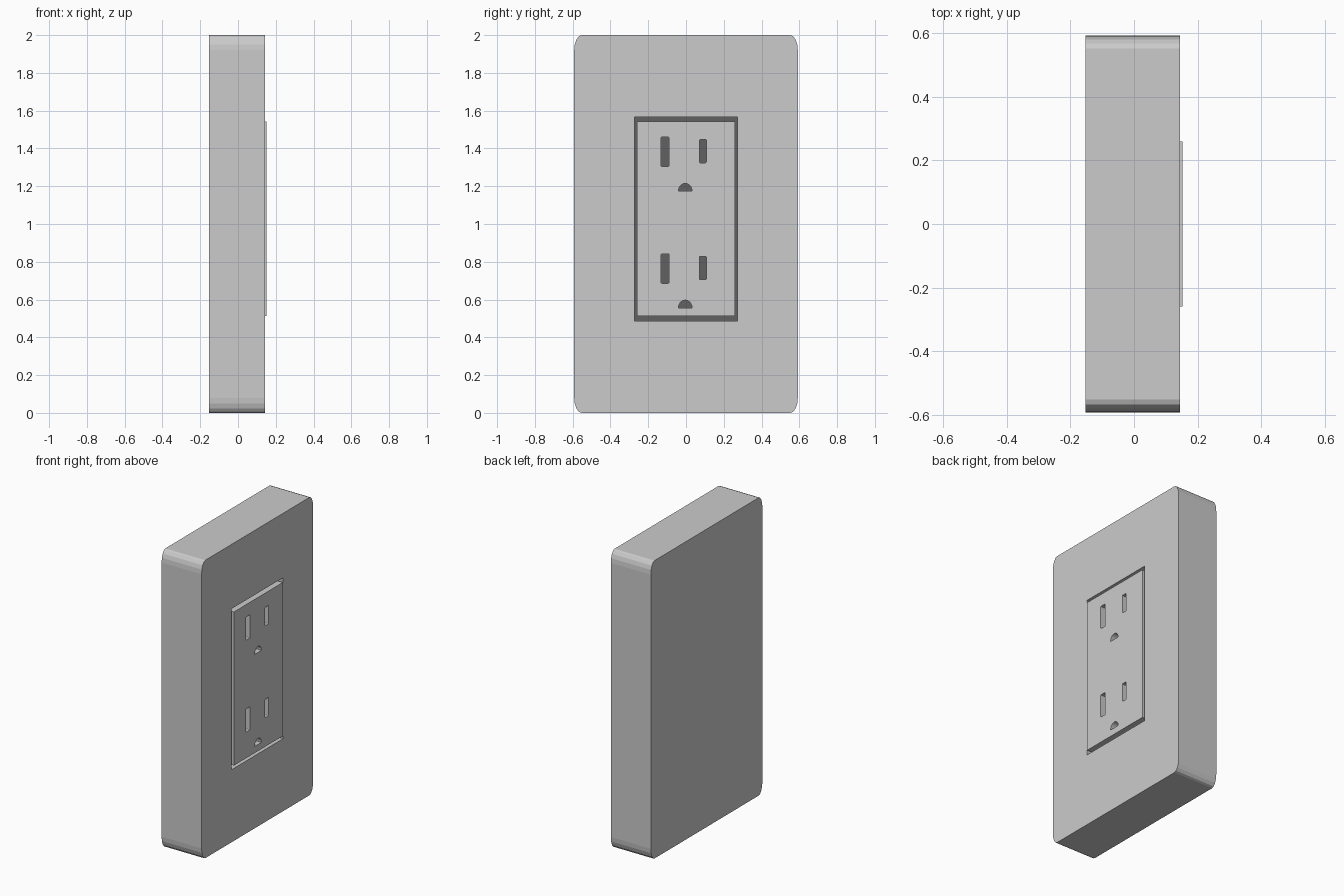
import bpy, bmesh
from math import sin, cos, pi

if "Cube" in bpy.data.objects:
    bpy.data.objects.remove(bpy.data.objects["Cube"])


def rounded_rect(y0, y1, z0, z1, ry=0, rz=0, n=4):
    """Counter-clockwise (y, z) outline with elliptical corners."""
    if not ry:
        return [(y0, z0), (y1, z0), (y1, z1), (y0, z1)]
    centres = [(y1 - ry, z1 - rz), (y0 + ry, z1 - rz),
               (y0 + ry, z0 + rz), (y1 - ry, z0 + rz)]
    return [(cy + ry * cos((q + i / n) * pi / 2), cz + rz * sin((q + i / n) * pi / 2))
            for q, (cy, cz) in enumerate(centres) for i in range(n + 1)]


def prism(name, outlines, x0, x1):
    """Extrude one or more (y, z) outlines along x."""
    bm = bmesh.new()
    for pts in outlines:
        back = [bm.verts.new((x0, y, z)) for y, z in pts]
        front = [bm.verts.new((x1, y, z)) for y, z in pts]
        bm.faces.new(front)
        bm.faces.new(back[::-1])
        for i in range(len(pts)):
            j = (i + 1) % len(pts)
            bm.faces.new((back[i], back[j], front[j], front[i]))
    bmesh.ops.recalc_face_normals(bm, faces=bm.faces)
    me = bpy.data.meshes.new(name)
    bm.to_mesh(me)
    bm.free()
    ob = bpy.data.objects.new(name, me)
    bpy.context.collection.objects.link(ob)
    return ob


def cut(target, cutter):
    mod = target.modifiers.new("cut", 'BOOLEAN')
    mod.operation = 'DIFFERENCE'
    mod.solver = 'EXACT'
    mod.object = cutter
    bpy.context.view_layer.objects.active = target
    bpy.ops.object.modifier_apply(modifier=mod.name)
    bpy.data.objects.remove(cutter)


BACK, FRONT, FACE, FLOOR = -0.153, 0.144, 0.152, 0.105

# Wall plate with a rectangular opening
plate = prism("wall_plate", [rounded_rect(-0.592, 0.592, 0, 2, 0.04, 0.08)], BACK, FRONT)
cut(plate, prism("opening_cutter", [rounded_rect(-0.272, 0.272, 0.487, 1.567)], 0.09, 0.3))

# Raised socket face, pierced by two sets of holes
face = prism("socket_face", [rounded_rect(-0.26, 0.26, 0.512, 1.543)], FLOOR, FACE)
holes = []
for z in (0.556, 1.174):
    holes.append(rounded_rect(-0.132, -0.09, z + 0.13, z + 0.286, 0.005, 0.005, 2))
    holes.append(rounded_rect(0.071, 0.108, z + 0.15, z + 0.273, 0.005, 0.005, 2))
    holes.append([(-0.004 + 0.036 * cos(i * pi / 10), z + 0.041 * sin(i * pi / 10))
                  for i in range(11)])
cut(face, prism("hole_cutter", holes, 0.05, 0.3))

# Dark backing seen through the holes and the gap
backing = prism("dark_backing", [rounded_rect(-0.272, 0.272, 0.487, 1.567)], 0.09, FLOOR)
dark = bpy.data.materials.new("dark")
dark.diffuse_color = (0.12, 0.12, 0.12, 1)
dark.use_nodes = True
dark.node_tree.nodes["Principled BSDF"].inputs["Base Color"].default_value = dark.diffuse_color
backing.data.materials.append(dark)
